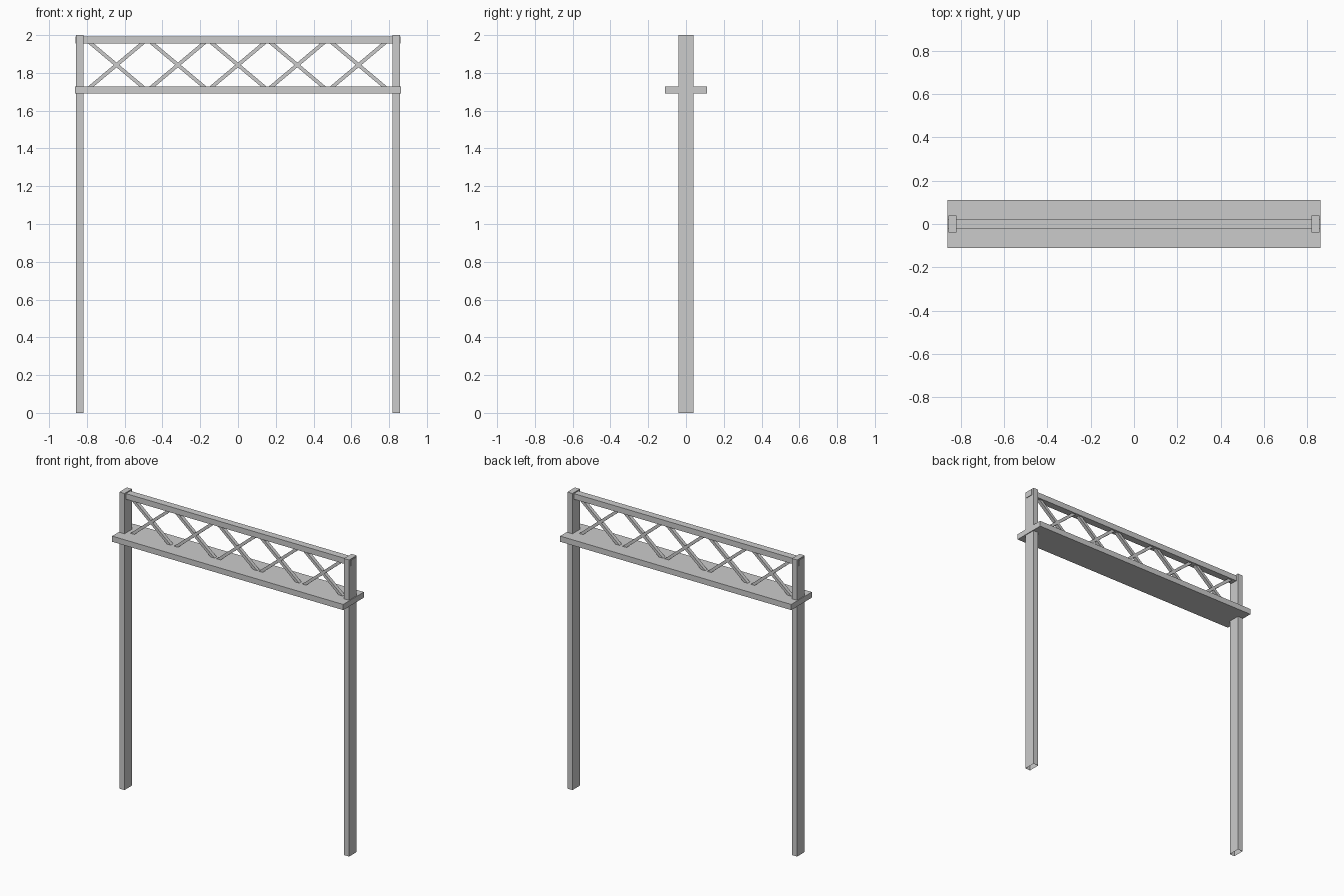
import bpy, bmesh

if "Cube" in bpy.data.objects:
    bpy.data.objects.remove(bpy.data.objects["Cube"])


def prism(name, outline, y, open_bottom=False):
    """Extrude an x/z outline symmetrically from -y to +y."""
    bm = bmesh.new()
    front = bm.faces.new([bm.verts.new((x, -y, z)) for x, z in outline])
    ext = bmesh.ops.extrude_face_region(bm, geom=[front], use_keep_orig=True)
    verts = [v for v in ext["geom"] if isinstance(v, bmesh.types.BMVert)]
    bmesh.ops.translate(bm, verts=verts, vec=(0, 2 * y, 0))
    bmesh.ops.recalc_face_normals(bm, faces=bm.faces)
    if open_bottom:
        low = [f for f in bm.faces if all(abs(v.co.z) < 1e-5 for v in f.verts)]
        bmesh.ops.delete(bm, geom=low, context="FACES_ONLY")
    mesh = bpy.data.meshes.new(name)
    bm.to_mesh(mesh)
    bm.free()
    obj = bpy.data.objects.new(name, mesh)
    bpy.context.collection.objects.link(obj)
    return obj


def box(name, x0, x1, z0, z1, y, open_bottom=False):
    return prism(name, [(x0, z0), (x1, z0), (x1, z1), (x0, z1)], y, open_bottom)


# Upright posts, hollow at the foot
for side, x in (("left", -0.838), ("right", 0.838)):
    box(side + "_post", x - 0.019, x + 0.019, 0, 2, 0.04, open_bottom=True)

# Wide shelf plank and the narrow rail above it
box("shelf_plank", -0.862, 0.862, 1.69, 1.728, 0.11)
box("top_rail", -0.861, 0.861, 1.955, 1.993, 0.024)

# Crossed lattice braces between plank and rail
half_width, reach = 0.015, 0.137
for i, cx in enumerate((-0.643, -0.318, 0, 0.314, 0.638)):
    for label, s in (("rising", 1), ("falling", -1)):
        lo, hi = cx - s * reach, cx + s * reach
        prism(f"{label}_brace_{i + 1}",
              [(lo - half_width, 1.727), (lo + half_width, 1.727),
               (hi + half_width, 1.957), (hi - half_width, 1.957)], 0.012)
